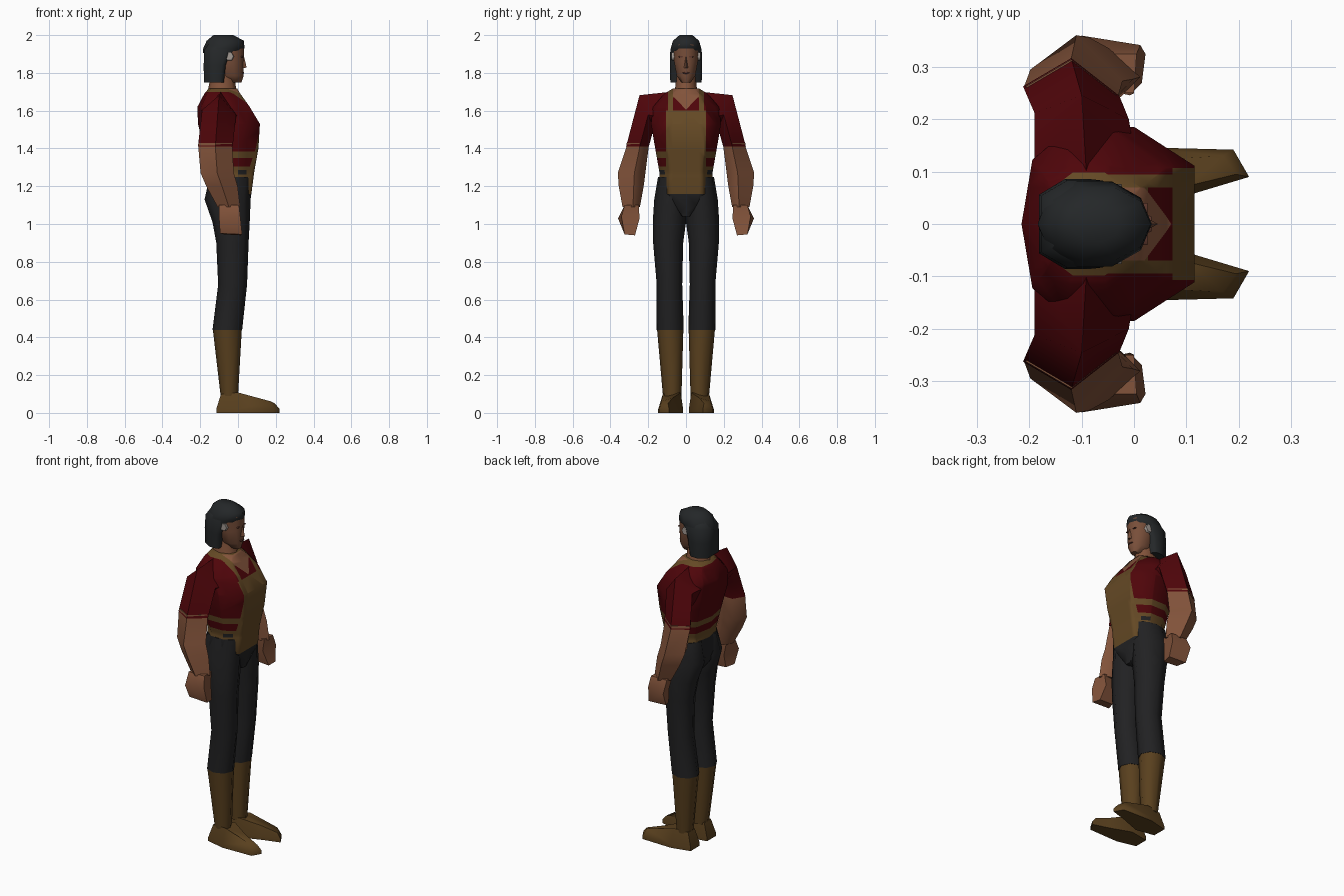
import bpy, bmesh, math
from mathutils import Vector

COLOURS = {
    "dark_red": (0.078, 0.0015, 0.003), "tan_leather": (0.128, 0.066, 0.018),
    "skin": (0.225, 0.087, 0.043), "charcoal": (0.0155, 0.0155, 0.0165),
    "boot_brown": (0.100, 0.051, 0.013), "hair_black": (0.0175, 0.020, 0.0215),
    "pale_grey": (0.36, 0.32, 0.29), "face_brown": (0.19, 0.078, 0.042),
    "lip_brown": (0.10, 0.035, 0.024),
}
MATS = {}
for key, rgb in COLOURS.items():
    MATS[key] = bpy.data.materials.new(key)
    MATS[key].diffuse_color = (*rgb, 1)


def finish(name, bm, mats, rule=None, angle=62):
    bmesh.ops.recalc_face_normals(bm, faces=bm.faces)
    if rule:
        for f in bm.faces:
            f.material_index = rule(f.calc_center_median(), f.normal)
    me = bpy.data.meshes.new(name)
    bm.to_mesh(me)
    bm.free()
    for m in mats:
        me.materials.append(MATS[m])
    ob = bpy.data.objects.new(name, me)
    bpy.context.collection.objects.link(ob)
    bpy.context.view_layer.objects.active = ob
    ob.select_set(True)
    bpy.ops.object.shade_smooth_by_angle(angle=math.radians(angle))
    ob.select_set(False)
    return ob


def loft(rings, side=1):
    """Skin a list of equal point rings; side=-1 mirrors across y."""
    bm = bmesh.new()
    vs = [[bm.verts.new((p[0], p[1] * side, p[2])) for p in r] for r in rings]
    n = len(vs[0])
    for a, b in zip(vs, vs[1:]):
        for i in range(n):
            j = (i + 1) % n
            bm.faces.new((a[i], a[j], b[j], b[i]))
    bm.faces.new(vs[0])
    bm.faces.new(vs[-1])
    return bm


def oval(c, u, v, n=8):
    """Ring around c spanned by half-axes u and v."""
    c, u, v = Vector(c), Vector(u), Vector(v)
    return [c + u * math.cos(t) + v * math.sin(t)
            for t in (2 * math.pi * i / n for i in range(n))]


def limb(c, u, v):
    """Five-sided arm ring with a ridge along the outer side."""
    c, v = Vector(c), Vector(v)
    return [c + Vector((a * u, 0, 0)) + v * b for a, b in
            ((-1, 0.1), (0, 1), (1, -0.2), (0.4, -1), (-0.55, -1))]


def level(z, x0, x1, y0, y1, n=8):
    """Horizontal oval ring filling the given bounds."""
    return oval(((x0 + x1) / 2, (y0 + y1) / 2, z), ((x1 - x0) / 2, 0, 0),
                (0, (y1 - y0) / 2, 0), n)


HALF = [(1, 0), (1, 0.6), (0.3, 1), (-0.4, 1), (-0.85, 0.7), (-1, 0)]
OUTLINE = HALF + [(u, -v) for u, v in HALF[-2:0:-1]]


def chest(z, x0, x1, w):
    """Horizontal body ring with a flat front."""
    return [((x0 + x1) / 2 + u * (x1 - x0) / 2, v * w, z) for u, v in OUTLINE]


def cut(bm, co, no):
    bmesh.ops.bisect_plane(bm, geom=bm.verts[:] + bm.edges[:] + bm.faces[:],
                           plane_co=co, plane_no=no)


# Torso: shirt, apron, straps, belts and trouser top coloured by region
torso = loft([chest(1.04, -0.10, 0.04, 0.03), chest(1.10, -0.15, 0.056, 0.09),
              chest(1.16, -0.16, 0.071, 0.148),
              chest(1.27, -0.15, 0.085, 0.14), chest(1.40, -0.18, 0.108, 0.163),
              chest(1.53, -0.212, 0.116, 0.185), chest(1.62, -0.215, 0.062, 0.175),
              chest(1.69, -0.178, 0.012, 0.115), chest(1.718, -0.155, -0.005, 0.068)])
for z in (1.25, 1.262, 1.285, 1.305, 1.35, 1.385, 1.60, 1.67, 1.70):
    cut(torso, (0, 0, z), (0, 0, 1))
for x in (0.0, 0.045):
    cut(torso, (x, 0, 0), (1, 0, 0))
for s in (1, -1):
    for y in (0.07, 0.095, 0.107):
        cut(torso, (0, y * s, 0), (0, 1, 0))
    cut(torso, (0, 0, 1.605), (0, s, -0.95))


def torso_rule(c, n):
    y, front = abs(c.y), n.x > 0.25 and c.x > -0.03
    if front and y < 0.07 and c.z > 1.60:
        if y < (c.z - 1.605) * 0.95:
            return 2
        return 0 if c.z < 1.67 else 1
    if front and c.z > 1.16 and y < (0.107 if c.z < 1.6 else 0.095):
        return 1
    if c.z > 1.70 or (c.z > 1.67 and y < 0.095 and c.x > -0.1):
        return 1
    if c.z < 1.25:
        return 3
    # Pouch openings on the lower belt
    if 1.262 < c.z < 1.285 and 0 < c.x < 0.045:
        return 3
    if c.z < 1.305 or 1.35 < c.z < 1.385:
        return 1
    return 0


finish("torso", torso, ["dark_red", "tan_leather", "skin", "charcoal"], torso_rule)

for s, tag in ((1, "left"), (-1, "right")):
    # Sleeve
    finish(tag + "_sleeve", loft([
        limb((-0.09, 0.08, 1.58), 0.10, (0, 0, 0.12)),
        limb((-0.10, 0.208, 1.595), 0.09, (0, 0.038, 0.087)),
        limb((-0.12, 0.257, 1.41), 0.092, (0, 0.06, 0))], s), ["dark_red"])
    # Forearm
    finish(tag + "_arm", loft([
        limb((-0.12, 0.257, 1.43), 0.087, (0, 0.057, 0)),
        limb((-0.12, 0.257, 1.405), 0.09, (0, 0.059, 0)),
        limb((-0.11, 0.288, 1.27), 0.088, (0, 0.073, 0)),
        limb((-0.085, 0.29, 1.20), 0.083, (0, 0.066, 0)),
        limb((-0.048, 0.29, 1.09), 0.06, (0, 0.046, 0))], s), ["skin"])
    # Fist: boxy, tapering below the knuckles
    finish(tag + "_hand", loft([
        [(-0.10, 0.325, 1.10), (0.005, 0.325, 1.10), (0.0, 0.25, 1.10), (-0.09, 0.255, 1.10)],
        [(-0.10, 0.36, 1.03), (0.012, 0.342, 1.04), (-0.008, 0.246, 1.03), (-0.07, 0.26, 1.02)],
        [(-0.095, 0.325, 0.95), (0.022, 0.325, 0.945), (0.015, 0.27, 0.94),
         (-0.075, 0.272, 0.945)]], s), ["skin"])
    # Trouser leg
    finish(tag + "_trouser_leg", loft([
        level(1.25, -0.15, 0.075, -0.01, 0.148), level(1.13, -0.177, 0.067, -0.01, 0.168),
        level(1.01, -0.135, 0.062, 0.0, 0.176), level(0.90, -0.115, 0.056, 0.015, 0.174),
        level(0.68, -0.105, 0.048, 0.02, 0.155), level(0.44, -0.135, 0.022, 0.012, 0.155)],
        s), ["charcoal"])
    # Boot shaft and shoe
    finish(tag + "_boot_shaft", loft([
        level(0.44, -0.133, 0.02, 0.014, 0.153), level(0.09, -0.092, 0.0, 0.024, 0.122)],
        s), ["boot_brown"])
    sole = [(-0.115, 0.035), (-0.115, 0.12), (0, 0.147), (0.19, 0.142),
            (0.22, 0.09), (0.12, 0.06), (0, 0.015)]
    upper = [(-0.09, 0.045, 0.10), (-0.09, 0.108, 0.10), (0, 0.12, 0.108), (0.17, 0.13, 0.062),
             (0.195, 0.095, 0.05), (0.1, 0.072, 0.078), (0, 0.028, 0.108)]
    rim = [(x, y, 0.02) for x, y in sole]
    finish(tag + "_shoe", loft([[(x, y, 0) for x, y in sole], rim, upper], s), ["boot_brown"])
    # Ear
    finish(tag + "_ear", loft([
        oval((-0.042, 0.05, 1.885), (0.024, 0, 0), (0, 0, 0.026), 6),
        oval((-0.046, 0.076, 1.888), (0.022, 0, 0), (0, 0, 0.023), 6)], s), ["pale_grey"])
    # Eye
    finish(tag + "_eye", loft([
        oval((0.012, 0.027, 1.885), (0, 0.013, 0), (0, 0, 0.004), 6),
        oval((0.0255, 0.027, 1.885), (0, 0.013, 0), (0, 0, 0.004), 6)], s), ["lip_brown"])

# Neck
finish("neck", loft([level(1.68, -0.165, 0.0, -0.068, 0.068),
                     level(1.73, -0.155, -0.012, -0.056, 0.056),
                     level(1.80, -0.14, -0.02, -0.05, 0.05)]), ["skin"])
# Face
finish("face", loft([level(1.748, -0.06, 0.018, -0.024, 0.024, 10),
                     level(1.785, -0.11, 0.03, -0.052, 0.052, 10),
                     level(1.86, -0.13, 0.03, -0.066, 0.066, 10),
                     level(1.95, -0.13, 0.032, -0.068, 0.068, 10)]), ["face_brown"])
# Nose: small wedge
finish("nose", loft([[(0.02, -0.014, 1.825), (0.046, 0, 1.828), (0.02, 0.014, 1.825)],
                     [(0.02, -0.006, 1.89), (0.031, 0, 1.89), (0.02, 0.006, 1.89)]]),
       ["face_brown"])
# Mouth
finish("mouth", loft([oval((0.02, 0, 1.80), (0, 0.02, 0), (0, 0, 0.006), 6),
                      oval((0.033, 0, 1.80), (0, 0.014, 0), (0, 0, 0.005), 6)]), ["lip_brown"])
# Hair: crown cap and long back
finish("hair_crown", loft([level(1.905, -0.184, 0.0, -0.086, 0.086, 10),
                           level(1.93, -0.184, 0.034, -0.085, 0.085, 10),
                           level(1.97, -0.166, 0.032, -0.073, 0.073, 10),
                           level(2.0, -0.13, -0.025, -0.036, 0.036, 10)]), ["hair_black"])


def back_hair(z, x0, x1, w):
    return [(x1, w * 0.85, z), (x1 - 0.02, w, z), (x0 + 0.05, w, z), (x0, w * 0.65, z),
            (x0, -w * 0.65, z), (x0 + 0.05, -w, z), (x1 - 0.02, -w, z), (x1, -w * 0.85, z)]


finish("hair_back", loft([back_hair(1.75, -0.18, -0.075, 0.083),
                          back_hair(1.84, -0.182, -0.065, 0.086),
                          back_hair(1.92, -0.178, -0.04, 0.083),
                          back_hair(1.965, -0.15, -0.05, 0.06)]), ["hair_black"])
